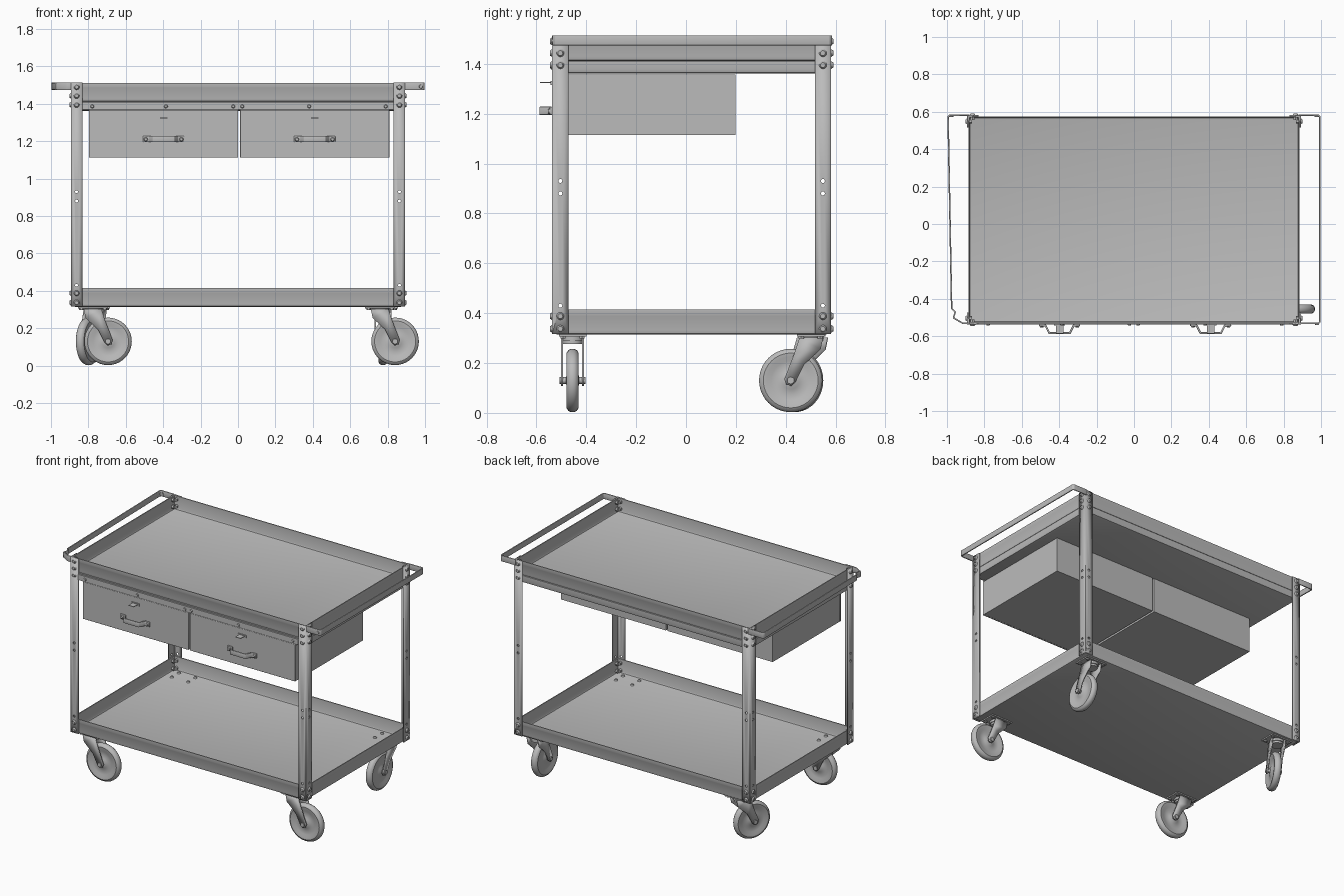
import bpy, bmesh, math
from mathutils import Matrix, Vector

cube = bpy.data.objects.get("Cube")
if cube:
    bpy.data.objects.remove(cube, do_unlink=True)

steel = bpy.data.materials.new("grey_steel")
steel.use_nodes = True
GREY = (0.5, 0.5, 0.5, 1)
steel.diffuse_color = GREY
steel.node_tree.nodes["Principled BSDF"].inputs["Base Color"].default_value = GREY

# Cart outline: outer faces of the corner posts
X, FRONT, BACK = 0.892, -0.537, 0.582
SHEET = 0.006


def finish(name, bm, matrix=None, thickness=0, bevel=0, smooth=True):
    """Turn a bmesh into an object, with optional sheet thickness and bevel."""
    bmesh.ops.recalc_face_normals(bm, faces=bm.faces)
    mesh = bpy.data.meshes.new(name)
    bm.to_mesh(mesh)
    bm.free()
    mesh.materials.append(steel)
    ob = bpy.data.objects.new(name, mesh)
    bpy.context.collection.objects.link(ob)
    if matrix:
        ob.matrix_world = matrix
    if thickness:
        mod = ob.modifiers.new("Sheet", "SOLIDIFY")
        mod.thickness, mod.offset, mod.use_even_offset = thickness, 0, True
    if bevel:
        mod = ob.modifiers.new("Edge", "BEVEL")
        mod.width, mod.segments = bevel, 2
    if smooth:
        bpy.ops.object.select_all(action="DESELECT")
        ob.select_set(True)
        bpy.context.view_layer.objects.active = ob
        bpy.ops.object.shade_smooth_by_angle(angle=math.radians(35))
    return ob


def box(name, lo, hi, bevel=0):
    lo, hi = Vector(lo), Vector(hi)
    bm = bmesh.new()
    bmesh.ops.create_cube(bm, size=1, matrix=Matrix.Translation((lo + hi) / 2)
                          @ Matrix.Diagonal((*(hi - lo), 1)))
    return finish(name, bm, bevel=bevel)


def strip(name, path, z0, z1, thickness, bevel=0):
    """Bent flat bar: a plan path raised from z0 to z1."""
    bm = bmesh.new()
    low = [bm.verts.new((x, y, z0)) for x, y in path]
    top = [bm.verts.new((x, y, z1)) for x, y in path]
    for i in range(len(path) - 1):
        bm.faces.new((low[i], low[i + 1], top[i + 1], top[i]))
    return finish(name, bm, thickness=thickness, bevel=bevel)


def loft(name, rings):
    """Rectangles lofted through (inset, z) rings, closed at both ends."""
    bm = bmesh.new()
    loops = []
    for inset, z in rings:
        inset += SHEET
        x, y0, y1 = X - inset, FRONT + inset, BACK - inset
        loops.append([bm.verts.new(p) for p in
                      ((-x, y0, z), (x, y0, z), (x, y1, z), (-x, y1, z))])
    for a, b in zip(loops, loops[1:]):
        for i in range(4):
            j = (i + 1) % 4
            bm.faces.new((a[i], a[j], b[j], b[i]))
    bm.faces.new(loops[0])
    bm.faces.new(loops[-1])
    return finish(name, bm)


def add_peg(bm, at, axis, r1, length, r2=None, sides=12):
    """Cone or cylinder centred at a point along an axis; r2 is the far end."""
    turn = Vector((0, 0, 1)).rotation_difference(Vector(axis)).to_matrix().to_4x4()
    bmesh.ops.create_cone(bm, cap_ends=True, segments=sides, radius1=r1,
                          radius2=r1 if r2 is None else r2, depth=length,
                          matrix=Matrix.Translation(at) @ turn)


# Two identical trays, and the drawer frame under the upper one
PAN = [(0.016, 0), (0.006, 0.004), (0.002, 0.018), (0.002, 0.074), (0, 0.078),
       (0, 0.1), (0.006, 0.1), (0.006, 0.018), (0.01, 0.01), (0.018, 0.007)]
for name, z in (("bottom_tray", 0.314), ("top_tray", 1.412)):
    loft(name, [(inset, z + dz) for inset, dz in PAN])
loft("under_frame", [(0.02, 1.361), (0.008, 1.366), (0.004, 1.378), (0.004, 1.412)])

# Corner posts with punched holes
bolts = bmesh.new()
for sx, side in ((-1, "right"), (1, "left")):
    for sy, end, face in ((-1, "front", FRONT), (1, "back", BACK)):
        x, y = sx * (X - SHEET / 2), face - sy * SHEET / 2
        post = strip(f"{end}_{side}_post",
                     [(sx * 0.832, y), (x, y), (x, face - sy * 0.065)],
                     0.316, 1.513, SHEET)
        fx, fy = sx * 0.863, face - sy * 0.033
        holes = bmesh.new()
        for z in (0.43, 0.88, 0.93):
            add_peg(holes, (fx, y, z), (0, 1, 0), 0.008, 0.05)
            add_peg(holes, (x, fy, z), (1, 0, 0), 0.008, 0.05)
        cutter = finish("hole_cutter", holes, smooth=False)
        cutter.hide_render = True
        mod = post.modifiers.new("Holes", "BOOLEAN")
        mod.object, mod.operation, mod.solver = cutter, "DIFFERENCE", "EXACT"
        bpy.ops.object.select_all(action="DESELECT")
        post.select_set(True)
        bpy.context.view_layer.objects.active = post
        for m in [m.name for m in post.modifiers if m.type in {"SOLIDIFY", "BOOLEAN"}]:
            bpy.ops.object.modifier_apply(modifier=m)
        bpy.data.objects.remove(cutter, do_unlink=True)
        # Bolt heads outside and nuts inside
        for z in (0.337, 0.388, 1.395, 1.443, 1.49):
            add_peg(bolts, (fx, face + sy * 0.004, z), (0, sy, 0), 0.016, 0.01, 0.01)
            add_peg(bolts, (sx * (X + 0.004), fy, z), (sx, 0, 0), 0.016, 0.01, 0.01)
            add_peg(bolts, (fx, face - sy * 0.018, z), (0, sy, 0), 0.013, 0.016, sides=6)
            add_peg(bolts, (sx * (X - 0.018), fy, z), (sx, 0, 0), 0.013, 0.016, sides=6)
        # Push handle end bolts
        if (sx, sy) != (-1, -1):
            add_peg(bolts, (sx * 0.978, face - sy * 0.004, 1.492), (0, sy, 0), 0.013, 0.012, 0.009)

# Push handles; the right one is bent in at its front corner
y0, y1 = FRONT + 0.006, BACK
back_end = [(0.994, y1 - 0.008), (0.986, y1), (0.88, y1)]
strip("left_push_handle",
      [(0.88, y0), (0.986, y0), (0.994, y0 + 0.008)] + back_end, 1.474, 1.514, 0.008, 0.002)
strip("right_push_handle",
      [(-x, y) for x, y in [(0.88, y0), (0.915, y0), (0.965, -0.502), (0.956, -0.47),
                            (0.975, -0.45)] + back_end], 1.474, 1.514, 0.008, 0.002)

# Drawer rail with screws
box("drawer_rail", (-0.832, FRONT - 0.001, 1.37), (0.832, FRONT + 0.012, 1.408))
for x in (-0.78, -0.385, -0.025, 0.022, 0.38, 0.79):
    add_peg(bolts, (x, FRONT - 0.003, 1.386), (0, -1, 0), 0.011, 0.008, 0.007)

# Drawers with pull handle and lock tab
for x0, x1, side in ((-0.797, 0.001, "right"), (0.011, 0.809, "left")):
    mid = (x0 + x1) / 2
    box(f"{side}_drawer_body", (x0 + 0.002, FRONT + 0.01, 1.114), (x1 - 0.002, 0.199, 1.357))
    box(f"{side}_drawer_front", (x0, FRONT, 1.113), (x1, FRONT + 0.012, 1.368), bevel=0.002)
    strip(f"{side}_drawer_pull",
          [(mid - 0.11, FRONT - 0.004), (mid - 0.075, FRONT - 0.006),
           (mid - 0.055, FRONT - 0.046), (mid + 0.055, FRONT - 0.046),
           (mid + 0.075, FRONT - 0.006), (mid + 0.11, FRONT - 0.004)],
          1.195, 1.228, 0.01, bevel=0.003)
    for s in (-1, 1):
        add_peg(bolts, (mid + s * 0.095, FRONT - 0.011, 1.21), (0, -1, 0), 0.013, 0.012, 0.008)
    box(f"{side}_drawer_lock", (mid - 0.03, FRONT - 0.006, 1.314), (mid + 0.03, FRONT, 1.331))
    box(f"{side}_drawer_key", (mid - 0.02, FRONT - 0.048, 1.322), (mid + 0.02, FRONT, 1.326))

# Casters: trailing along local +x
FORK = [(-0.05, 0.302), (0.045, 0.302), (0.065, 0.24), (0.106, 0.135), (0.098, 0.114),
        (0.078, 0.108), (0.062, 0.122), (0.025, 0.195), (-0.04, 0.255)]
WHEEL = [(0, 0.026), (0.02, 0.025), (0.035, 0.018), (0.055, 0.014), (0.078, 0.016),
         (0.095, 0.022), (0.11, 0.024), (0.121, 0.018), (0.127, 0.007)]


def caster(name, x, y, degrees):
    place = Matrix.Translation((x, y, 0)) @ Matrix.Rotation(math.radians(degrees), 4, "Z")
    # Wheel
    bm = bmesh.new()
    ring = WHEEL + [(r, -w) for r, w in reversed(WHEEL)]
    vs = [bm.verts.new((r, w, 0)) for r, w in ring]
    edges = [bm.edges.new(pair) for pair in zip(vs, vs[1:])]
    bmesh.ops.spin(bm, geom=vs + edges, cent=(0, 0, 0), axis=(0, 1, 0),
                   angle=math.tau, steps=40)
    bmesh.ops.remove_doubles(bm, verts=bm.verts, dist=1e-5)
    finish(f"{name}_wheel", bm, place @ Matrix.Translation((0.08, 0, 0.13)))
    # Fork cheeks
    for s, label in ((-1, "a"), (1, "b")):
        bm = bmesh.new()
        bm.faces.new([bm.verts.new((px, s * 0.042, pz)) for px, pz in FORK])
        finish(f"{name}_fork_{label}", bm, place, thickness=0.008)
    # Crown, swivel race and axle
    bm = bmesh.new()
    add_peg(bm, (0, 0, 0.283), (0, 0, 1), 0.04, 0.014, sides=24)
    add_peg(bm, (0, 0, 0.298), (0, 0, 1), 0.046, 0.016, sides=24)
    add_peg(bm, (0.08, 0, 0.13), (0, 1, 0), 0.014, 0.104, sides=12)
    finish(f"{name}_swivel", bm, place)
    # Mounting plate and its bolts through the bottom tray
    box(f"{name}_plate", (x - 0.08, y - 0.055, 0.306), (x + 0.08, y + 0.055, 0.315))
    for i in (-1, 1):
        for j in (-1, 1):
            spot = (x + i * 0.062, y + j * 0.038)
            add_peg(bolts, (*spot, 0.325), (0, 0, 1), 0.012, 0.01, 0.008)
            add_peg(bolts, (*spot, 0.303), (0, 0, -1), 0.012, 0.008, sides=6)


caster("front_right_caster", -0.775, -0.455, 0)
caster("front_left_caster", 0.76, -0.455, 0)
caster("back_left_caster", 0.775, 0.5, -90)
caster("back_right_caster", -0.765, 0.505, -115)

finish("bolts", bolts)
